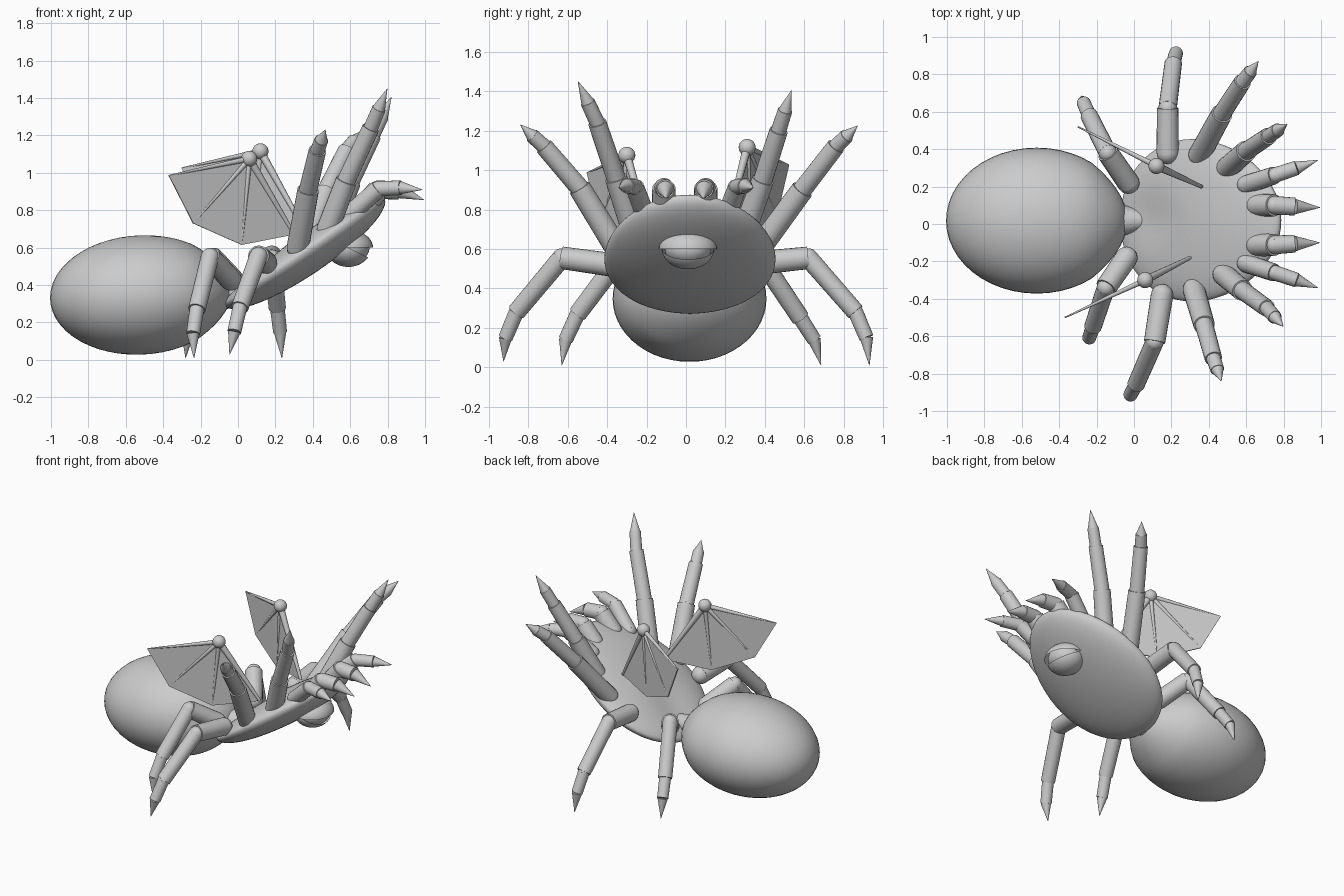
import bpy, bmesh, math
from mathutils import Vector, Matrix

if "Cube" in bpy.data.objects:
    bpy.data.objects.remove(bpy.data.objects["Cube"])

grey = bpy.data.materials.new("plain grey")
grey.diffuse_color = (0.6, 0.6, 0.6, 1)
grey.use_nodes = True
grey.node_tree.nodes["Principled BSDF"].inputs["Base Color"].default_value = grey.diffuse_color


def finish(name, bm, smooth=True):
    bmesh.ops.recalc_face_normals(bm, faces=bm.faces)
    me = bpy.data.meshes.new(name)
    bm.to_mesh(me)
    bm.free()
    me.materials.append(grey)
    ob = bpy.data.objects.new(name, me)
    bpy.context.collection.objects.link(ob)
    if smooth:
        bpy.ops.object.select_all(action='DESELECT')
        ob.select_set(True)
        bpy.context.view_layer.objects.active = ob
        bpy.ops.object.shade_smooth_by_angle(angle=math.radians(40))
    return ob


def rod(bm, a, b, r1, r2, n=20):
    a, b = Vector(a), Vector(b)
    d = b - a
    m = Matrix.Translation((a + b) / 2) @ d.to_track_quat('Z', 'Y').to_matrix().to_4x4()
    bmesh.ops.create_cone(bm, cap_ends=True, segments=n, radius1=r1, radius2=r2,
                          depth=d.length, matrix=m)


def ball(bm, c, r, n=20):
    return bmesh.ops.create_uvsphere(bm, u_segments=n, v_segments=n // 2 + 2, radius=r,
                                     matrix=Matrix.Translation(c))['verts']


# abdomen: large ovoid, drawn out to a blunt point at the waist
bm = bmesh.new()
for v in ball(bm, (0, 0, 0), 1, 48):
    x, y, z = v.co
    pinch = 1 - 0.12 * max(0, x - 0.6) / 0.4
    v.co = (-0.52 + 0.485 * x, 0.018 + 0.39 * y * pinch, 0.347 + 0.319 * z * pinch + 0.015 * x)
finish("abdomen", bm)

# tilted body shell: flatter above with a dip near the waist, deeper below
bm = bmesh.new()
tilt = Matrix.Translation((0.355, 0.02, 0.578)) @ Matrix.Rotation(math.radians(-34), 4, 'Y')
for v in ball(bm, (0, 0, 0), 1, 64):
    x, y, z = v.co
    h = z * (0.088 if z > 0 else 0.125)
    if z > 0:
        h -= 0.03 * z * math.exp(-((x + 0.6) ** 2 + y * y) / 0.12)
    v.co = tilt @ Vector((0.515 * x, 0.432 * y * (1 - 0.1 * x), h))
finish("body_shell", bm)

# low waist joining the abdomen to the body
bm = bmesh.new()
rod(bm, (-0.2, 0.02, 0.34), (0.06, 0.02, 0.37), 0.12, 0.05)
finish("waist", bm)

# eye under the front rim, held between two domed lids
EYE = Vector((0.59, 0.01, 0.6))


def dome(name, rx, ry, rz, normal=None):
    bm = bmesh.new()
    ball(bm, (0, 0, 0), 1, 40)
    if normal:
        geom = bm.verts[:] + bm.edges[:] + bm.faces[:]
        cut = bmesh.ops.bisect_plane(bm, geom=geom, plane_co=(0, 0, 0), plane_no=normal, clear_inner=True)
        bmesh.ops.holes_fill(bm, edges=[e for e in cut['geom_cut'] if isinstance(e, bmesh.types.BMEdge)])
    for v in bm.verts:
        v.co = EYE + Vector((v.co.x * rx, v.co.y * ry, v.co.z * rz))
    finish(name, bm)


dome("eyeball", 0.113, 0.118, 0.088)
dome("upper_eyelid", 0.132, 0.147, 0.095, (0, 0, 1))
dome("lower_eyelid", 0.122, 0.132, 0.103, (-0.6, 0, -1))


# jointed limbs: stepped cylinders ending in a claw
def limb(name, pts, radii):
    bm = bmesh.new()
    pts = [Vector(p) for p in pts]
    for i, (a, b) in enumerate(zip(pts, pts[1:])):
        if i == len(pts) - 2:
            rod(bm, a, b, radii[i], 0.001)
        else:
            rod(bm, a, b, radii[i], radii[i] * 0.95)
            ball(bm, a, radii[i] * 0.99)
    finish(name, bm)


legs = {
    "rear_leg_left": [(-0.03, 0.22, 0.43), (-0.14, 0.38, 0.55), (-0.24, 0.58, 0.25), (-0.27, 0.65, 0.14), (-0.28, 0.685, 0.01)],
    "rear_leg_right": [(-0.04, -0.18, 0.43), (-0.15, -0.34, 0.55), (-0.22, -0.55, 0.27), (-0.24, -0.61, 0.14), (-0.235, -0.63, 0.01)],
    "middle_leg_left": [(0.18, 0.38, 0.53), (0.18, 0.62, 0.555), (0.21, 0.86, 0.28), (0.225, 0.915, 0.15), (0.235, 0.93, 0.01)],
    "middle_leg_right": [(0.15, -0.38, 0.52), (0.11, -0.63, 0.555), (0.01, -0.86, 0.28), (-0.02, -0.915, 0.15), (-0.045, -0.925, 0.03)],
    "raised_leg_left": [(0.35, 0.37, 0.6), (0.47, 0.59, 0.9), (0.58, 0.76, 1.12), (0.665, 0.87, 1.225)],
    "raised_leg_right": [(0.32, -0.35, 0.6), (0.375, -0.54, 0.91), (0.425, -0.72, 1.12), (0.467, -0.84, 1.23)],
    "front_leg_left": [(0.5, 0.3, 0.7), (0.6, 0.39, 0.95), (0.72, 0.47, 1.2), (0.82, 0.535, 1.405)],
    "front_leg_right": [(0.48, -0.27, 0.7), (0.58, -0.355, 0.96), (0.71, -0.45, 1.24), (0.798, -0.548, 1.45)],
}
for name, pts in legs.items():
    if len(pts) == 4:  # raised legs: split the last stretch into shin and claw
        pts.insert(3, Vector(pts[2]).lerp(Vector(pts[3]), 0.5))
    limb(name, pts, (0.06, 0.049, 0.039, 0.034))

# short feelers along the front rim
for side, s, dy in (("left", 1, 0), ("right", -1, -0.012)):
    limb("inner_feeler_" + side, [(0.66, 0.1 * s + dy, 0.8), (0.75, 0.1 * s + dy, 0.91), (0.86, 0.093 * s + dy, 0.905), (0.995, 0.088 * s + dy, 0.855)],
         (0.062, 0.05, 0.042))
    limb("outer_feeler_" + side, [(0.6, 0.21 * s, 0.78), (0.75, 0.26 * s, 0.915), (0.87, 0.3 * s, 0.92), (0.985, 0.342 * s, 0.91)],
         (0.05, 0.041, 0.035))


# wings: wrist ball, tapering finger bones and a thin membrane
def wing(side, wrist, ends):
    wrist = Vector(wrist)
    ends = [Vector(e) for e in ends]
    bm = bmesh.new()
    ball(bm, wrist, 0.043)
    for e in ends[:-1]:
        rod(bm, wrist, e, 0.016, 0.004, 10)
    rod(bm, ends[-1], wrist, 0.01, 0.022, 12)
    finish("wing_bones_" + side, bm)
    bm = bmesh.new()
    top = bm.verts.new(wrist)
    vs = [bm.verts.new(e) for e in ends]
    for a, b in zip(vs, vs[1:]):
        bm.faces.new((top, a, b))
    ob = finish("wing_membrane_" + side, bm, False)
    mod = ob.modifiers.new("thickness", 'SOLIDIFY')
    mod.thickness = 0.008
    mod.offset = 0


wing("right", (0.06, -0.3, 1.075), [(-0.37, -0.5, 0.985), (-0.24, -0.44, 0.73), (0.02, -0.32, 0.615), (0.3, -0.18, 0.67)])
wing("left", (0.12, 0.31, 1.115), [(-0.3, 0.52, 1.025), (-0.18, 0.46, 0.77), (0.08, 0.33, 0.655), (0.36, 0.2, 0.69)])
